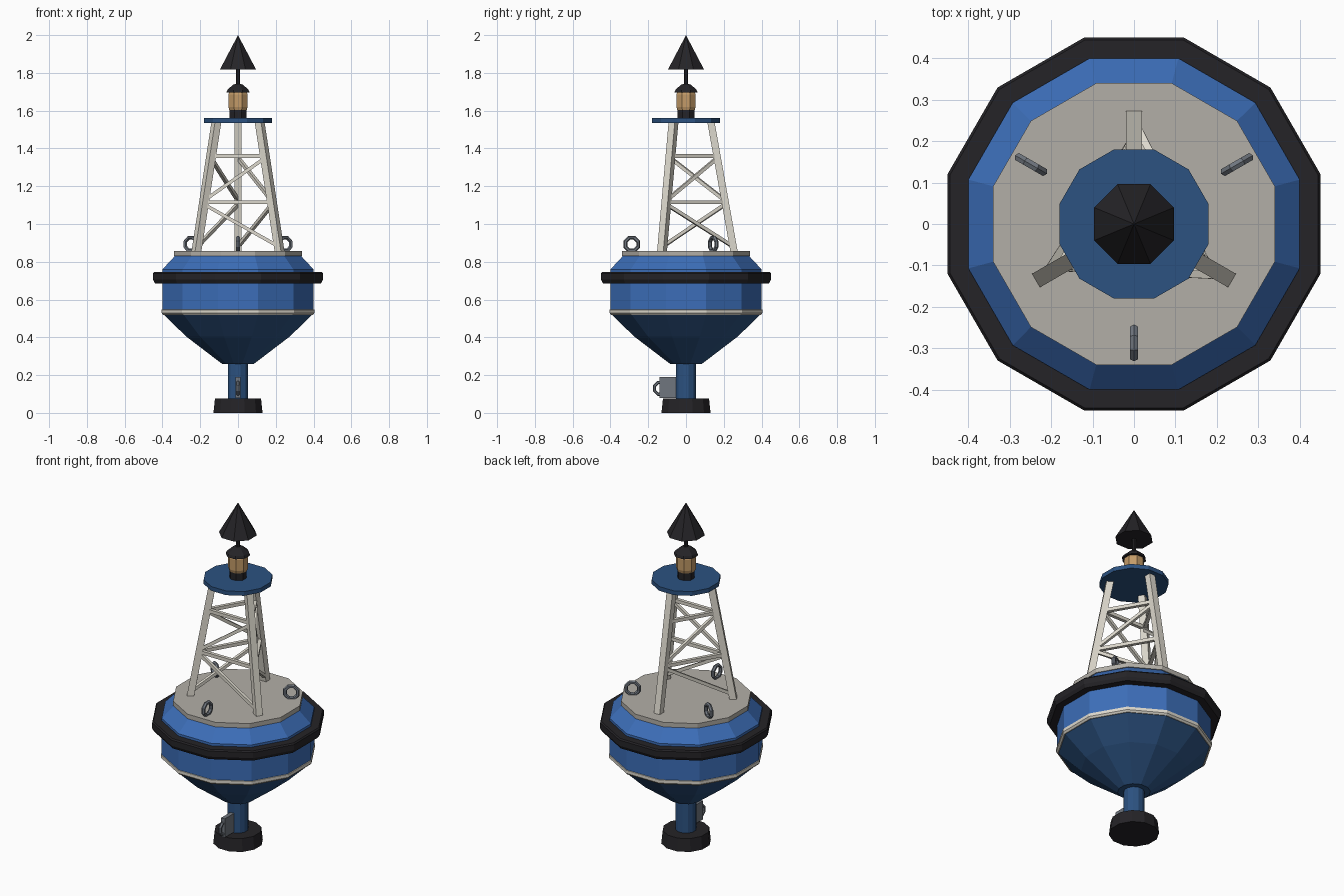
import bpy, bmesh, math
from mathutils import Vector, Matrix

if "Cube" in bpy.data.objects:
    bpy.data.objects.remove(bpy.data.objects["Cube"])


def material(name, rgb):
    m = bpy.data.materials.new(name)
    m.diffuse_color = (*rgb, 1)
    m.use_nodes = True
    m.node_tree.nodes["Principled BSDF"].inputs["Base Color"].default_value = m.diffuse_color
    return m


BLUE = material("bright_blue", (0.045, 0.155, 0.48))
NAVY = material("dark_blue", (0.025, 0.085, 0.22))
BLACK = material("black_rubber", (0.018, 0.017, 0.02))
CREAM = material("cream_paint", (0.72, 0.69, 0.61))
DECK = material("deck_grey", (0.45, 0.43, 0.39))
STEEL = material("steel", (0.16, 0.18, 0.21))
AMBER = material("amber_lens", (0.55, 0.33, 0.14))


def finish(name, bm, mat):
    bmesh.ops.recalc_face_normals(bm, faces=bm.faces)
    me = bpy.data.meshes.new(name)
    bm.to_mesh(me)
    bm.free()
    me.materials.append(mat)
    ob = bpy.data.objects.new(name, me)
    bpy.context.collection.objects.link(ob)
    return ob


def lathe(name, profile, mat, sides=12, ring=False):
    """Faceted solid from (flat half-width, z) points, flats facing the axes."""
    bm = bmesh.new()
    k = 1 / math.cos(math.pi / sides)
    rows = []
    for r, z in profile:
        if r == 0:
            rows.append([bm.verts.new((0, 0, z))] * sides)
            continue
        angs = [math.tau * (i + 0.5) / sides for i in range(sides)]
        rows.append([bm.verts.new((r * k * math.cos(a), r * k * math.sin(a), z)) for a in angs])
    pairs = list(zip(rows, rows[1:]))
    if ring:
        pairs.append((rows[-1], rows[0]))
    for a, b in pairs:
        for i in range(sides):
            j = (i + 1) % sides
            bm.faces.new(list(dict.fromkeys((a[i], a[j], b[j], b[i]))))
    if not ring:
        for row in (rows[0], rows[-1]):
            if row[0] is not row[1]:
                bm.faces.new(row)
    return finish(name, bm, mat)


def beam(name, p, q, width, mat, side):
    """Square bar from p to q, one pair of faces square to the side vector."""
    p, q = Vector(p), Vector(q)
    d = (q - p).normalized()
    v = d.cross(Vector(side)).normalized()
    u = v.cross(d)
    rot = Matrix((u, v, d)).transposed().to_4x4()
    bm = bmesh.new()
    bmesh.ops.create_cube(bm, size=1, matrix=Matrix.Translation((p + q) / 2) @ rot
                          @ Matrix.Diagonal((width, width, (q - p).length, 1)))
    return finish(name, bm, mat)


def eye(name, centre, angle, major, minor, mat):
    """Upright ring lying in the vertical plane at the given angle."""
    bm = bmesh.new()
    out = Vector((math.cos(angle), math.sin(angle), 0))
    side = Vector((-out.y, out.x, 0))
    up = Vector((0, 0, 1))
    n, m = 8, 6
    g = []
    for i in range(n):
        a = math.tau * (i + 0.5) / n
        rad = out * math.cos(a) + up * math.sin(a)
        g.append([bm.verts.new(Vector(centre) + rad * (major + minor * math.cos(math.tau * j / m))
                               + side * minor * math.sin(math.tau * j / m)) for j in range(m)])
    for i in range(n):
        for j in range(m):
            a, b, k = g[i], g[(i + 1) % n], (j + 1) % m
            bm.faces.new((a[j], b[j], b[k], a[k]))
    return finish(name, bm, mat)


# Counterweight, tail tube and hull
lathe("counterweight", [(0.13, 0), (0.122, 0.075)], BLACK)
lathe("tail_tube", [(0.054, 0.06), (0.054, 0.28)], NAVY)
lathe("lower_hull", [(0.085, 0.26), (0.275, 0.405), (0.395, 0.522)], NAVY)
lathe("waterline_band", [(0.395, 0.518), (0.404, 0.528), (0.404, 0.546), (0.395, 0.548)], CREAM)
lathe("upper_hull", [(0.4, 0.545), (0.4, 0.76), (0.33, 0.835)], BLUE)
lathe("fender", [(0.39, 0.686), (0.44, 0.686), (0.45, 0.705), (0.45, 0.738),
                 (0.444, 0.746), (0.39, 0.746)], BLACK, ring=True)
lathe("deck", [(0.34, 0.83), (0.34, 0.857)], DECK)

# Mooring plate and ring on the tail tube
bm = bmesh.new()
bmesh.ops.create_cube(bm, size=1, matrix=Matrix.Translation((0, -0.0925, 0.135))
                      @ Matrix.Diagonal((0.024, 0.095, 0.11, 1)))
finish("mooring_plate", bm, STEEL)
eye("mooring_ring", (0, -0.135, 0.13), -math.pi / 2, 0.034, 0.009, STEEL)

# Lifting eyes
for i, deg in enumerate((30, 150, 270)):
    a = math.radians(deg)
    eye(f"lifting_eye_{i + 1}", (0.287 * math.cos(a), 0.287 * math.sin(a), 0.893),
        a, 0.037, 0.011, STEEL)


# Three-legged lattice tower
def on_leg(i, z):
    a = math.radians(210 + 120 * i)
    r = 0.255 + (0.132 - 0.255) * (z - 0.85) / 0.69
    return Vector((r * math.cos(a), r * math.sin(a), z))


for i in range(3):
    a = math.radians(210 + 120 * i)
    beam(f"tower_leg_{i + 1}", on_leg(i, 0.845), on_leg(i, 1.545), 0.038, CREAM,
         (math.cos(a), math.sin(a), 0))
    f = math.radians(270 + 120 * i)
    face = (math.cos(f), math.sin(f), 0)
    for j, z in enumerate((1.115, 1.36)):
        beam(f"tower_rail_{i + 1}_{j + 1}", on_leg(i, z), on_leg(i + 1, z), 0.02, CREAM, face)
    beam(f"lower_brace_{i + 1}", on_leg(i, 1.105), on_leg(i + 1, 0.88), 0.018, CREAM, face)
    beam(f"upper_brace_{i + 1}", on_leg(i, 1.125), on_leg(i + 1, 1.35), 0.018, CREAM, face)

# Platform, lantern and cone topmark
lathe("platform", [(0.18, 1.535), (0.18, 1.56)], NAVY)
lathe("lantern_base", [(0.044, 1.56), (0.044, 1.605)], BLACK, 8)
lathe("lantern_lens", [(0.046, 1.603), (0.051, 1.62), (0.051, 1.685), (0.046, 1.7)], AMBER, 8)
lathe("lantern_cap", [(0.062, 1.695), (0.056, 1.71), (0.026, 1.738), (0.012, 1.742)], BLACK, 8)
lathe("topmark_stem", [(0.011, 1.735), (0.011, 1.84)], BLACK, 8)
lathe("topmark_cone", [(0.096, 1.817), (0, 2.0)], BLACK, 8)
